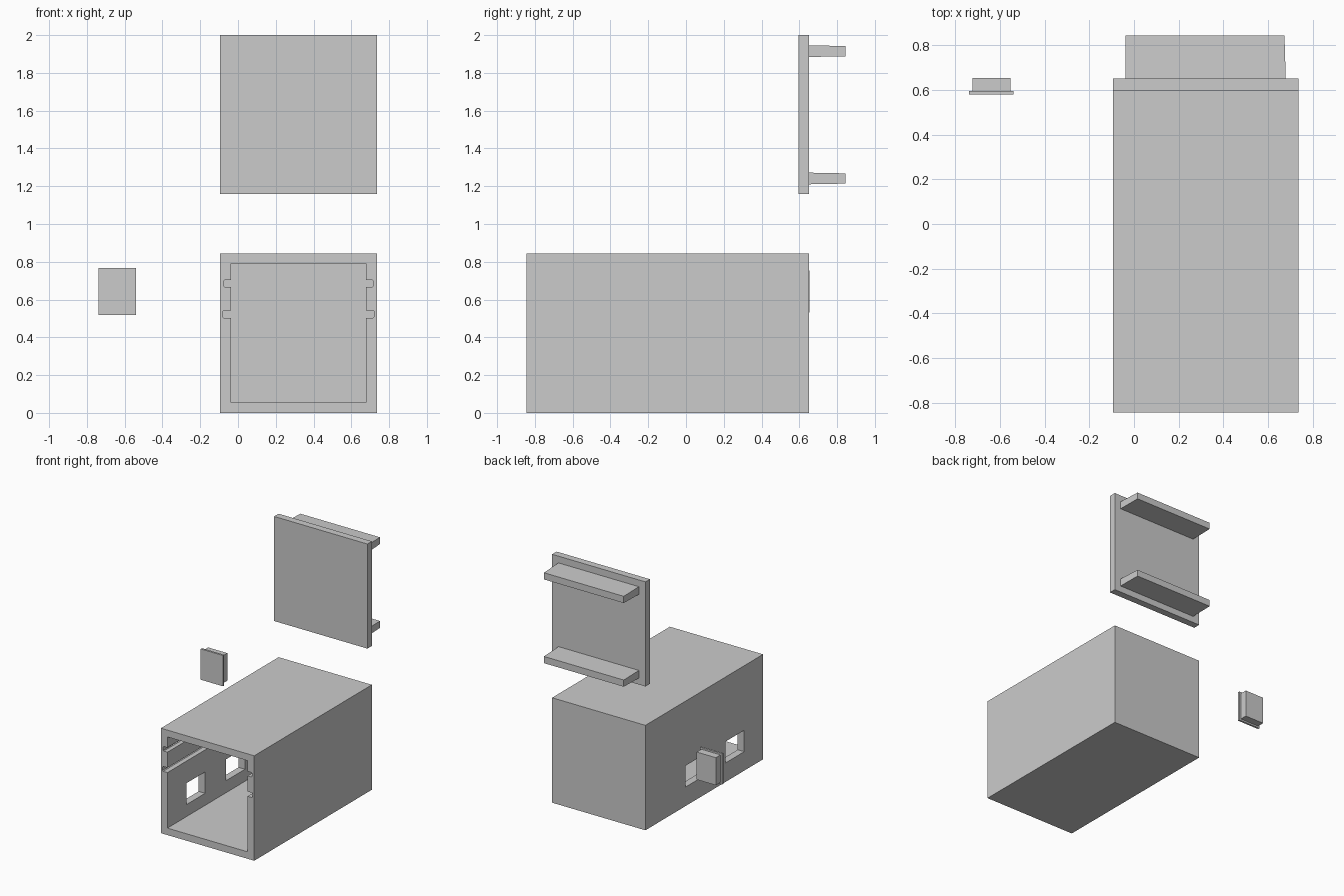
import bpy, bmesh

if "Cube" in bpy.data.objects:
    bpy.data.objects.remove(bpy.data.objects["Cube"])


def prism(name, profile, y0, y1):
    """Extrude an (x, z) outline along y."""
    bm = bmesh.new()
    face = bm.faces.new([bm.verts.new((x, y0, z)) for x, z in profile])
    ext = bmesh.ops.extrude_face_region(bm, geom=[face])["geom"]
    for v in ext:
        if isinstance(v, bmesh.types.BMVert):
            v.co.y = y1
    bmesh.ops.recalc_face_normals(bm, faces=bm.faces)
    mesh = bpy.data.meshes.new(name)
    bm.to_mesh(mesh)
    bm.free()
    obj = bpy.data.objects.new(name, mesh)
    bpy.context.collection.objects.link(obj)
    return obj


def block(name, x, y, z):
    return prism(name, [(x[0], z[0]), (x[1], z[0]), (x[1], z[1]), (x[0], z[1])], *y)


def boolean(target, tool, operation):
    mod = target.modifiers.new("bool", "BOOLEAN")
    mod.operation, mod.solver, mod.object = operation, "EXACT", tool
    bpy.context.view_layer.objects.active = target
    bpy.ops.object.modifier_apply(modifier=mod.name)
    bpy.data.objects.remove(tool)


X0, X1 = -0.095, 0.736
MID = 0.32

# Case: box open at the front, with two slide rails grooved into each side wall
case = block("case", (X0, X1), (-0.845, 0.652), (0, 0.845))
half = [(0.357, 0.056), (0.357, 0.503), (0.395, 0.503), (0.401, 0.509), (0.401, 0.536),
        (0.395, 0.542), (0.357, 0.542), (0.357, 0.667), (0.39, 0.667), (0.395, 0.672),
        (0.395, 0.699), (0.39, 0.704), (0.357, 0.704), (0.357, 0.79)]
outline = [(MID + x, z) for x, z in half] + [(MID - x, z) for x, z in reversed(half)]
boolean(case, prism("cavity_cutter", outline, -0.95, 0.595), "DIFFERENCE")

# Two windows through the left wall
for y in (-0.605, -0.098):
    cutter = block("window_cutter", (-0.2, 0.1), (y, y + 0.24), (0.153, 0.325))
    boolean(case, cutter, "DIFFERENCE")

# Lid: flat panel with two slightly tapered tongues behind it
lid = block("lid", (X0, X1), (0.595, 0.652), (1.158, 2.0))
for i, z in enumerate((1.241, 1.915)):
    tongue = block(f"lid_tongue_{i + 1}", (-0.037, 0.68), (0.64, 0.845),
                   (z - 0.031, z + 0.031))
    for v in tongue.data.vertices:
        if v.co.y > 0.8:
            v.co.z = z + (0.027 if v.co.z > z else -0.027)
            v.co.x = min(v.co.x, 0.674)
    boolean(lid, tongue, "UNION")

# Window plug: thin flange with a block behind it
plug = block("window_plug", (-0.738, -0.54), (0.58, 0.596), (0.519, 0.767))
boolean(plug, block("plug_block", (-0.724, -0.554), (0.59, 0.655), (0.532, 0.754)), "UNION")
